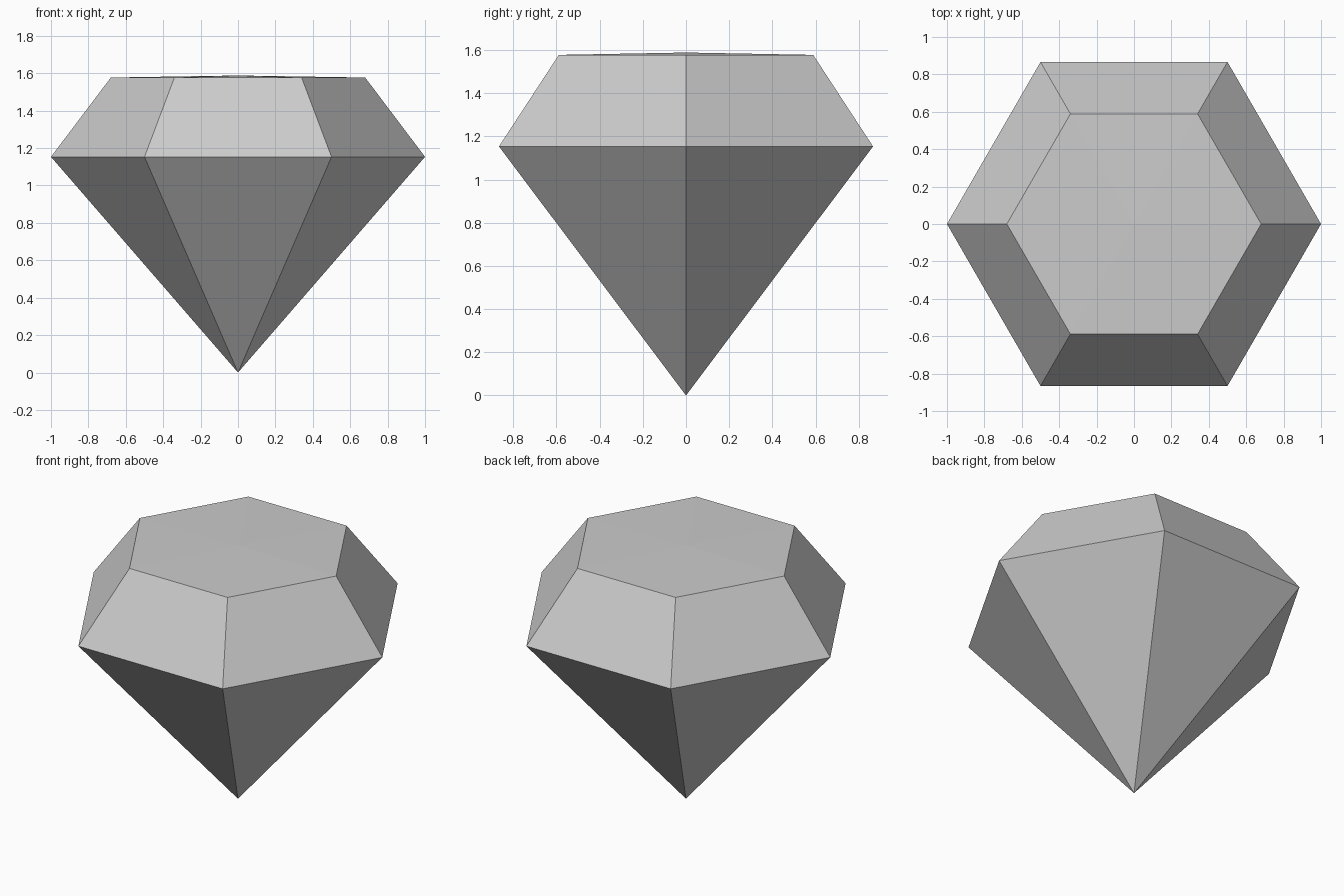
import bpy, bmesh
from math import cos, sin, tau

SIDES = 6

cube = bpy.data.objects.get("Cube")
if cube:
    bpy.data.objects.remove(cube, do_unlink=True)

# Plain grey stone
grey = bpy.data.materials.new("stone_grey")
grey.use_nodes = True
colour = (0.6, 0.6, 0.6, 1)
grey.diffuse_color = colour
grey.node_tree.nodes["Principled BSDF"].inputs["Base Color"].default_value = colour

bm = bmesh.new()


def ring(radius, z):
    return [bm.verts.new((radius * cos(tau * i / SIDES), radius * sin(tau * i / SIDES), z))
            for i in range(SIDES)]


# Bottom point, widest girdle, table rim and the very slightly raised table centre
point = bm.verts.new((0, 0, 0))
girdle = ring(1.0, 1.153)
rim = ring(0.68, 1.577)
centre = bm.verts.new((0, 0, 1.588))

# Pavilion, crown and table facets
for i in range(SIDES):
    j = (i + 1) % SIDES
    bm.faces.new((point, girdle[j], girdle[i]))
    bm.faces.new((girdle[i], girdle[j], rim[j], rim[i]))
    bm.faces.new((rim[i], rim[j], centre))
bmesh.ops.recalc_face_normals(bm, faces=bm.faces)

mesh = bpy.data.meshes.new("cut_gem")
bm.to_mesh(mesh)
bm.free()
mesh.materials.append(grey)
gem = bpy.data.objects.new("cut_gem", mesh)
bpy.context.collection.objects.link(gem)
